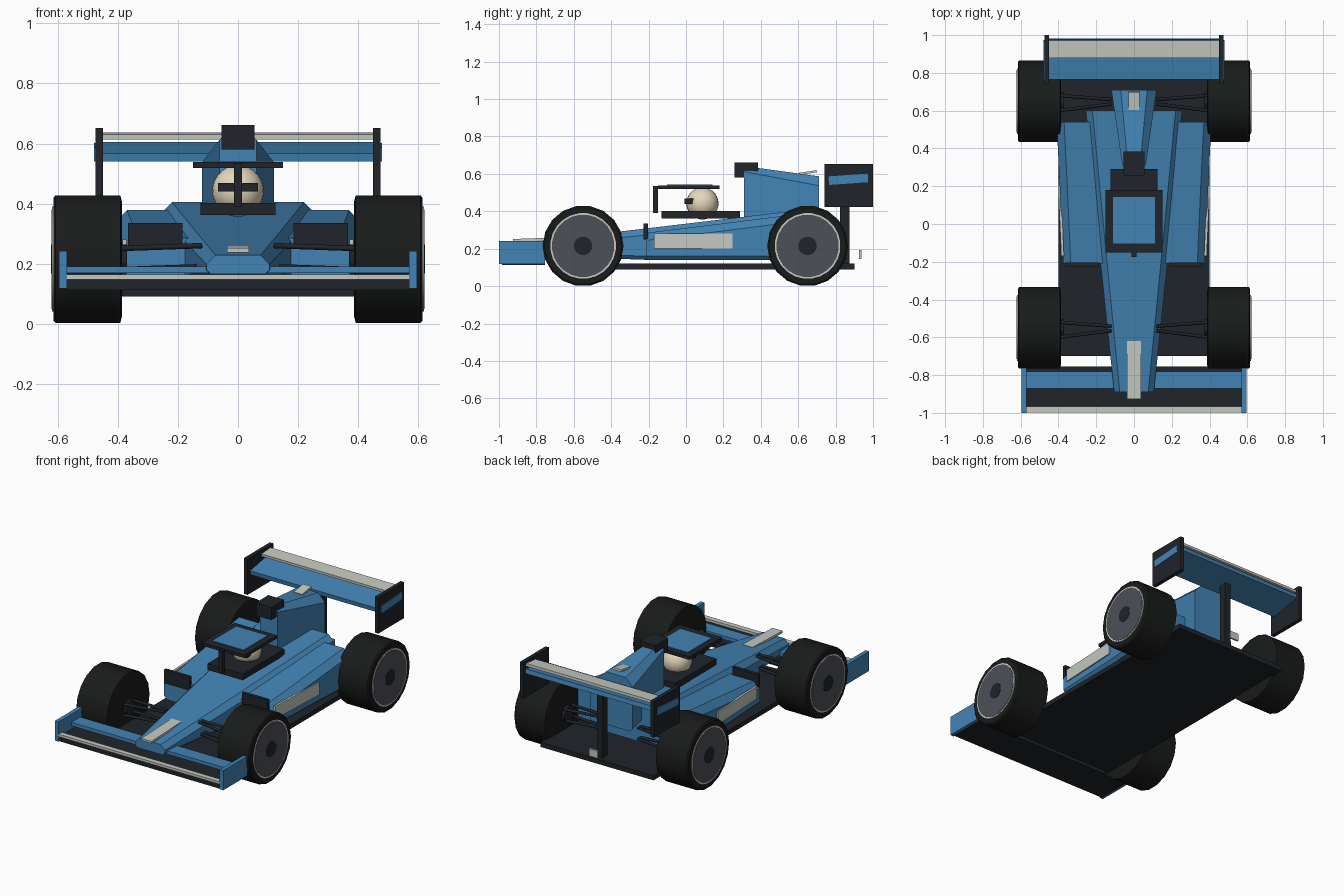
import bpy, bmesh, math
from mathutils import Vector, Matrix

if "Cube" in bpy.data.objects:
    bpy.data.objects.remove(bpy.data.objects["Cube"])


def mat(name, r, g, b):
    m = bpy.data.materials.new(name)
    m.diffuse_color = (r, g, b, 1)
    m.use_nodes = True
    m.node_tree.nodes["Principled BSDF"].inputs["Base Color"].default_value = m.diffuse_color
    return m


BLUE = mat("blue", 0.055, 0.23, 0.46)
DARK = mat("dark", 0.014, 0.017, 0.022)
TYRE = mat("rubber", 0.010, 0.011, 0.011)
RIM = mat("rim_grey", 0.075, 0.08, 0.10)
PALE = mat("pale", 0.56, 0.59, 0.53)
CREAM = mat("cream", 0.78, 0.68, 0.50)


def finish(name, bm, material, smooth=None):
    bmesh.ops.recalc_face_normals(bm, faces=bm.faces)
    me = bpy.data.meshes.new(name)
    bm.to_mesh(me)
    bm.free()
    me.materials.append(material)
    ob = bpy.data.objects.new(name, me)
    bpy.context.collection.objects.link(ob)
    if smooth:
        bpy.ops.object.select_all(action='DESELECT')
        ob.select_set(True)
        bpy.context.view_layer.objects.active = ob
        bpy.ops.object.shade_smooth_by_angle(angle=math.radians(smooth))
    return ob


def box(name, x, y, z, material, tilt=0, turn=0):
    """Box from ranges; tilt about x and turn about z, in degrees."""
    bm = bmesh.new()
    c = Vector([(a + b) / 2 for a, b in (x, y, z)])
    s = [b - a for a, b in (x, y, z)]
    m = (Matrix.Translation(c) @ Matrix.Rotation(math.radians(turn), 4, 'Z')
         @ Matrix.Rotation(math.radians(tilt), 4, 'X') @ Matrix.Diagonal((*s, 1)))
    bmesh.ops.create_cube(bm, size=1, matrix=m)
    return finish(name, bm, material)


def side_box(name, s, x, y, z, material, tilt=0, turn=0):
    return box(name, sorted((s * x[0], s * x[1])), y, z, material, tilt, s * turn)


def loft(name, sections, material, side=1):
    """Join chamfered-rectangle sections (y, x0, x1, z0, z1, top chamfer, bottom chamfer)."""
    bm = bmesh.new()
    rings = []
    for y, x0, x1, z0, z1, t, b in sections:
        pts = [(x0 + b, z0), (x1 - b, z0), (x1, z0 + b), (x1, z1 - t),
               (x1 - t, z1), (x0 + t, z1), (x0, z1 - t), (x0, z0 + b)]
        rings.append([bm.verts.new((side * px, y, pz)) for px, pz in pts])
    for a, b in zip(rings, rings[1:]):
        for i in range(8):
            j = (i + 1) % 8
            bm.faces.new((a[i], a[j], b[j], b[i]))
    bm.faces.new(rings[0])
    bm.faces.new(rings[-1])
    return finish(name, bm, material, 40)


def lathe_x(name, profile, centre, side, material, n=18):
    """Solid of revolution about the x axis from (x, radius) pairs."""
    bm = bmesh.new()
    rings = []
    for x, r in profile:
        rings.append([bm.verts.new((side * x, centre[0] + r * math.sin(2 * math.pi * (i + .5) / n),
                                    centre[1] + r * math.cos(2 * math.pi * (i + .5) / n)))
                      for i in range(n)])
    for a, b in zip(rings, rings[1:]):
        for i in range(n):
            j = (i + 1) % n
            bm.faces.new((a[i], a[j], b[j], b[i]))
    bm.faces.new(rings[0])
    bm.faces.new(rings[-1])
    return finish(name, bm, material, 30)


def rod(name, p, q, r, material):
    p, q = Vector(p), Vector(q)
    d = q - p
    bm = bmesh.new()
    m = Matrix.Translation((p + q) / 2) @ d.to_track_quat('Z', 'Y').to_matrix().to_4x4()
    bmesh.ops.create_cone(bm, cap_ends=True, segments=8, radius1=r, radius2=r,
                          depth=d.length, matrix=m)
    return finish(name, bm, material, 50)


# floor, tub and nose
box("floor", (-.40, .40), (-.70, .90), (.09, .12), DARK)
loft("tub", [(-.89, -.105, .105, .165, .228, .03, .015),
             (-.20, -.178, .178, .14, .31, .035, .02),
             (.60, -.255, .255, .14, .405, .035, .02)], BLUE)
box("nose_stripe", (-.036, .036), (-.925, -.62), (.243, .257), PALE, tilt=2)

# engine cover and air intake
loft("engine_cover", [(.31, -.062, .062, .30, .642, .03, .01),
                      (.71, -.12, .12, .25, .587, .05, .02)], BLUE)
box("air_intake", (-.055, .055), (.258, .385), (.58, .662), DARK)
box("cover_stripe", (-.03, .03), (.605, .70), (.601, .613), PALE, tilt=9)

# cockpit, driver helmet and head guard
box("cockpit_rim", (-.125, .125), (-.13, .29), (.362, .402), DARK)
bm = bmesh.new()
bmesh.ops.create_uvsphere(bm, u_segments=24, v_segments=14, radius=.086,
                          matrix=Matrix.Translation((0, .088, .442)))
finish("helmet", bm, CREAM, 60)
box("visor", (-.066, .066), (-.008, .04), (.44, .468), DARK)
for s, n in ((1, "right"), (-1, "left")):
    side_box("guard_rail_" + n, s, (.11, .15), (-.15, .18), (.518, .538), DARK)
box("guard_front", (-.11, .11), (-.15, -.10), (.518, .538), DARK)
box("guard_rear", (-.11, .11), (.14, .18), (.518, .538), DARK)
box("guard_panel", (-.112, .112), (-.102, .142), (.522, .542), BLUE)
box("guard_post", (-.013, .013), (-.176, -.15), (.39, .535), DARK)

# front wing
box("front_wing_plane", (-.575, .575), (-.985, -.755), (.112, .147), DARK)
box("front_wing_edge", (-.57, .57), (-.998, -.965), (.147, .163), PALE)
box("front_wing_flap", (-.57, .57), (-.87, -.78), (.168, .19), BLUE)

# rear wing
box("rear_wing_plane", (-.452, .452), (.765, .98), (.558, .586), BLUE, tilt=10)
box("rear_wing_flap", (-.452, .452), (.88, .972), (.617, .634), PALE, tilt=4)
box("rear_wing_post", (-.02, .02), (.823, .873), (.10, .57), DARK)
box("tail_light", (-.03, .03), (.925, .937), (.145, .192), PALE)

# mirrored side parts
for s, n in ((1, "right"), (-1, "left")):
    loft("sidepod_" + n, [(-.21, .10, .375, .14, .285, .04, .02),
                          (.20, .12, .393, .14, .335, .04, .02),
                          (.54, .14, .41, .14, .378, .04, .02)], BLUE, s)
    side_box("sidepod_inlet_" + n, s, (.185, .366), (-.226, -.204), (.25, .335), DARK)
    side_box("sidepod_stripe_" + n, s, (.380, .394), (-.17, .25), (.20, .28), PALE, turn=-2.5)
    side_box("front_endplate_" + n, s, (.57, .596), (-1, -.755), (.117, .242), BLUE)
    side_box("rear_endplate_" + n, s, (.45, .475), (.74, 1.0), (.422, .652), DARK)
    side_box("endplate_stripe_" + n, s, (.472, .479), (.763, .973), (.548, .594), BLUE, tilt=4)

    for yc, end in ((-.55, "front"), (.65, "rear")):
        tag = end + "_" + n
        c = (yc, .215)
        lathe_x("tyre_" + tag, [(.387, .195), (.392, .216), (.608, .216), (.615, .207)],
                c, s, TYRE)
        lathe_x("rim_ring_" + tag, [(.60, .176), (.619, .176)], c, s, PALE, 24)
        lathe_x("rim_" + tag, [(.60, .167), (.621, .167)], c, s, RIM, 24)
        lathe_x("hub_" + tag, [(.37, .05), (.623, .05)], c, s, DARK, 12)
        # upper and lower wishbones
        for z, lv in ((.19, "lower"), (.26, "upper")):
            for d in (-.05, .03):
                rod("wishbone_%s_%s" % (lv, tag), (s * .12, yc + d * .3, z),
                    (s * .40, yc + d, z - .01), .009, DARK)
